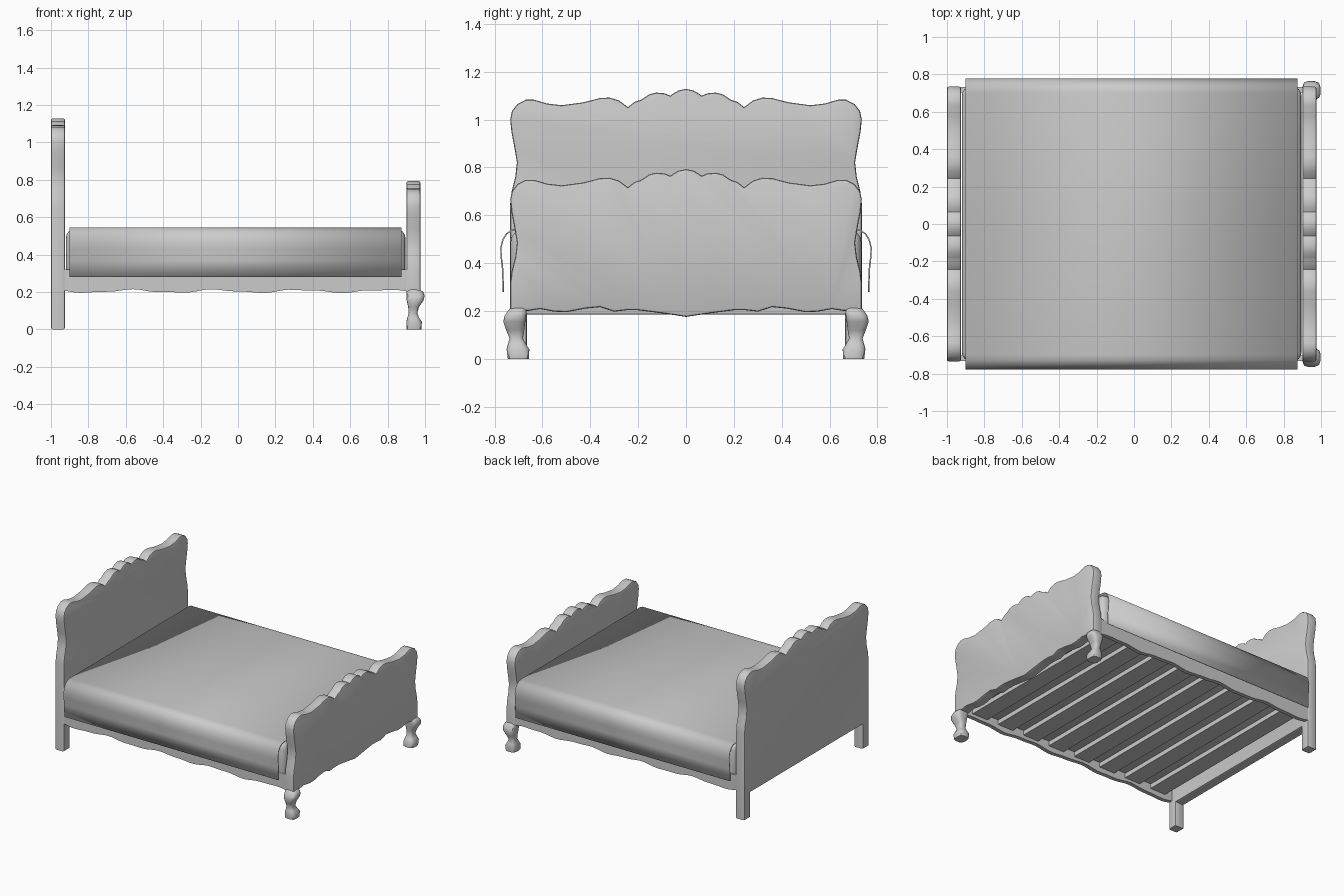
import bpy, bmesh, math
from mathutils import Vector

if "Cube" in bpy.data.objects:
    bpy.data.objects.remove(bpy.data.objects["Cube"], do_unlink=True)

GREY = (0.6, 0.6, 0.6, 1)
mat = bpy.data.materials.new("plain grey")
mat.use_nodes = True
mat.diffuse_color = GREY
mat.node_tree.nodes["Principled BSDF"].inputs["Base Color"].default_value = GREY


def finish(bm, name, angle=35):
    bmesh.ops.recalc_face_normals(bm, faces=bm.faces)
    mesh = bpy.data.meshes.new(name)
    bm.to_mesh(mesh)
    bm.free()
    mesh.materials.append(mat)
    ob = bpy.data.objects.new(name, mesh)
    bpy.context.collection.objects.link(ob)
    bpy.ops.object.select_all(action='DESELECT')
    bpy.context.view_layer.objects.active = ob
    ob.select_set(True)
    bpy.ops.object.shade_smooth_by_angle(angle=math.radians(angle))
    return ob


def slab(name, outline, offset, bevel=0):
    """Extrude a closed 3D outline by an offset, optionally rounding both rims."""
    bm = bmesh.new()
    face = bm.faces.new([bm.verts.new(p) for p in outline])
    ext = bmesh.ops.extrude_face_region(bm, geom=[face], use_keep_orig=True)
    top = [g for g in ext["geom"] if isinstance(g, bmesh.types.BMFace)][0]
    bmesh.ops.translate(bm, verts=top.verts[:], vec=offset)
    bmesh.ops.recalc_face_normals(bm, faces=bm.faces)
    if bevel:
        rims = list(set(face.edges) | set(top.edges))
        bmesh.ops.bevel(bm, geom=rims, offset=bevel, segments=2, profile=0.5,
                        affect='EDGES', clamp_overlap=True)
    return finish(bm, name)


def box(name, lo, hi, bevel=0, segments=4):
    bm = bmesh.new()
    bmesh.ops.create_cube(bm, size=1)
    lo, hi = Vector(lo), Vector(hi)
    for v in bm.verts:
        v.co = (lo + hi) / 2 + v.co * (hi - lo)
    if bevel:
        bmesh.ops.bevel(bm, geom=bm.edges[:], offset=bevel, segments=segments,
                        profile=0.5, affect='EDGES')
    return finish(bm, name)


def mirrored(half):
    """Complete a centre-to-edge half outline across y = 0."""
    return [(-y, z) for y, z in reversed(half) if y > 0] + half


# Scalloped crest shared by both boards, from the centre outward
crest = [(0, 1.128), (.03, 1.122), (.055, 1.108), (.065, 1.1), (.09, 1.11),
         (.125, 1.113), (.155, 1.105), (.18, 1.088), (.19, 1.082), (.215, 1.074),
         (.243, 1.052), (.28, 1.08), (.32, 1.092), (.36, 1.09), (.43, 1.072),
         (.52, 1.06), (.58, 1.067), (.635, 1.083), (.67, 1.083), (.705, 1.065),
         (.728, 1.035), (.735, 1), (.73, .95), (.715, .87), (.707, .82),
         (.714, .76), (.729, .7), (.735, .65)]

# Headboard with straight legs
legs = [(.735, 0), (.665, 0), (.665, .185)]
head = mirrored(crest) + legs + [(-y, z) for y, z in reversed(legs)]
slab("headboard", [(-1, y, z) for y, z in head], (.075, 0, 0), .01)

# Footboard with a wavy lower edge
wave = [(.735, .2), (.66, .2), (.61, .208), (.55, .197), (.5, .195), (.42, .21),
        (.36, .216), (.3, .197), (.25, .203), (.2, .203), (.1, .19), (.05, .183)]
foot = [(y, z - .335) for y, z in mirrored(crest)] + wave + [(0, .175)]
foot += [(-y, z) for y, z in reversed(wave)]
slab("footboard", [(.9, y, z) for y, z in foot], (.075, 0, 0), .01)

# Curved front legs: rings of z, x range, y range
rings = [(0, .9, .98, .657, .745), (.04, .9, .983, .655, .75),
         (.06, .905, .97, .668, .745), (.085, .912, .958, .682, .738),
         (.12, .91, .968, .676, .752), (.155, .902, .992, .672, .764),
         (.18, .9, .998, .668, .758), (.2, .9, .99, .666, .745),
         (.215, .902, .972, .668, .733)]
for side, label in ((1, "left"), (-1, "right")):
    bm = bmesh.new()
    loops = []
    for z, x0, x1, y0, y1 in rings:
        loop = []
        for i in range(16):
            a = math.tau * i / 16
            c, s = math.cos(a), math.sin(a)
            # Slightly squared circle
            k = (c ** 4 + s ** 4) ** -.25
            loop.append(bm.verts.new(((x0 + x1) / 2 + k * c * (x1 - x0) / 2,
                                      side * ((y0 + y1) / 2 + k * s * (y1 - y0) / 2), z)))
        loops.append(loop)
    for a, b in zip(loops, loops[1:]):
        for i in range(16):
            j = (i + 1) % 16
            bm.faces.new((a[i], a[j], b[j], b[i]))
    bm.faces.new(loops[0])
    bm.faces.new(loops[-1])
    finish(bm, f"{label}_curved_leg", 50)

# Side rails with a wavy lower edge
steps = 60
lower = []
for i in range(steps + 1):
    x = -.93 + 1.84 * i / steps
    lower.append((x, .204 + .008 * math.cos(14 * (x + .57)) + .003 * math.sin(31 * x)))
rail = lower + [(.91, .32), (-.93, .32)]
for side, label in ((1, "left"), (-1, "right")):
    slab(f"{label}_side_rail", [(x, side * .732, z) for x, z in rail], (0, -side * .03, 0))

# Slats under the mattress
for i in range(8):
    x = -.8 + .225 * i
    box(f"slat_{i + 1}", (x - .065, -.705, .235), (x + .065, .705, .268))

# Mattress
box("mattress", (-.92, -.733, .268), (.895, .733, .535), .045)

# Thin blanket draped over the mattress
drape = [(0, .546), (.7, .546), (.73, .54), (.752, .525), (.768, .5), (.777, .465),
         (.776, .43), (.769, .37), (.767, .28)]
bm = bmesh.new()
rows = [[bm.verts.new((x, y, z)) for y, z in mirrored(drape)] for x in (-.9, .873)]
for i in range(len(rows[0]) - 1):
    bm.faces.new((rows[0][i], rows[1][i], rows[1][i + 1], rows[0][i + 1]))
blanket = finish(bm, "blanket")
solid = blanket.modifiers.new("cloth thickness", 'SOLIDIFY')
solid.thickness = .006
solid.offset = -1 if blanket.data.polygons[len(drape) - 1].normal.z > 0 else 1
